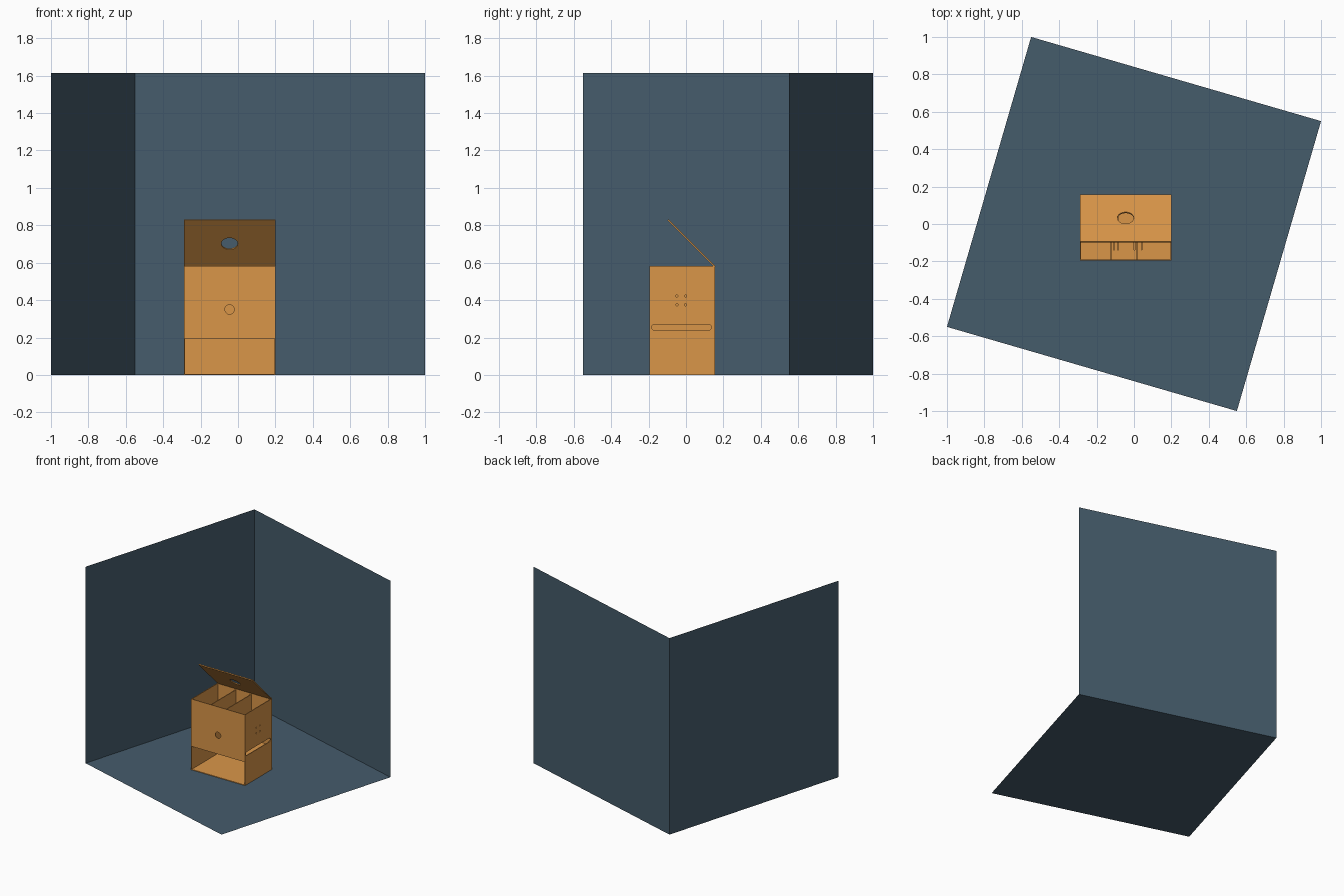
import bpy, bmesh, math
from mathutils import Matrix, Vector

if "Cube" in bpy.data.objects:
    bpy.data.objects.remove(bpy.data.objects["Cube"])


def material(name, rgb):
    m = bpy.data.materials.new(name)
    m.diffuse_color = (*rgb, 1)
    m.use_nodes = True
    m.node_tree.nodes["Principled BSDF"].inputs["Base Color"].default_value = m.diffuse_color
    return m


WOOD = material("orange wood", (0.70, 0.305, 0.066))
SLATE = material("slate blue", (0.060, 0.106, 0.148))


def make(name, bm, mat):
    me = bpy.data.meshes.new(name)
    bm.to_mesh(me)
    bm.free()
    me.materials.append(mat)
    ob = bpy.data.objects.new(name, me)
    bpy.context.collection.objects.link(ob)
    return ob


def box(name, lo, hi, mat=WOOD):
    lo, hi = Vector(lo), Vector(hi)
    bm = bmesh.new()
    bmesh.ops.create_cube(bm, size=1)
    bmesh.ops.scale(bm, vec=hi - lo, verts=bm.verts)
    bmesh.ops.translate(bm, vec=(lo + hi) / 2, verts=bm.verts)
    return make(name, bm, mat)


def peg(loc, r, axis, sides=32):
    # cylinder cutter along the given axis
    bm = bmesh.new()
    rot = {'X': Matrix.Rotation(math.pi / 2, 4, 'Y'),
           'Y': Matrix.Rotation(math.pi / 2, 4, 'X'), 'Z': Matrix()}[axis]
    bmesh.ops.create_cone(bm, cap_ends=True, segments=sides, radius1=r, radius2=r,
                          depth=0.05, matrix=Matrix.Translation(loc) @ rot)
    return make("cutter", bm, WOOD)


def cut(ob, cutters):
    # subtract the cutters, bake the result and drop the cutters
    for c in cutters:
        c.hide_render = True
        m = ob.modifiers.new("cut", 'BOOLEAN')
        m.operation, m.solver, m.object = 'DIFFERENCE', 'EXACT', c
    bpy.context.view_layer.update()
    me = bpy.data.meshes.new_from_object(
        ob.evaluated_get(bpy.context.evaluated_depsgraph_get()))
    ob.modifiers.clear()
    ob.data = me
    for c in cutters:
        bpy.data.objects.remove(c)


# room: floor and two walls as single sheets, turned on the grid
A, B, C, D = (-1, -0.55), (0.55, -1), (1, 0.55), (-0.55, 1)
H = 1.614


def sheet(name, pts):
    bm = bmesh.new()
    bm.faces.new([bm.verts.new(p) for p in pts])
    return make(name, bm, SLATE)


sheet("room_floor", [(*p, 0) for p in (A, B, C, D)])
sheet("back_wall", [(*D, 0), (*C, 0), (*C, H), (*D, H)])
sheet("left_wall", [(*A, 0), (*D, 0), (*D, H), (*A, H)])

# crate shell
X0, X1, Y0, Y1, Z1 = -0.29, 0.20, -0.195, 0.155, 0.583
T, SHELF = 0.006, 0.20
XC = (X0 + X1) / 2
box("crate_bottom", (X0, Y0, 0.001), (X1, Y1, T))
box("crate_left_side", (X0, Y0, T), (X0 + T, Y1, Z1))
box("crate_back", (X0 + T, Y1 - T, T), (X1 - T, Y1, Z1))

# right side with a rounded slot and four small holes
right = box("crate_right_side", (X1 - T, Y0, T), (X1, Y1, Z1))
bm = bmesh.new()
r, steps = 0.015, 8
ring = []
for yc, start in ((0.121, -90), (-0.169, 90)):
    for i in range(steps + 1):
        a = math.radians(start + 180 * i / steps)
        ring.append(bm.verts.new((X1 - 0.03, yc + r * math.cos(a), 0.255 + r * math.sin(a))))
f = bm.faces.new(ring)
ext = bmesh.ops.extrude_face_region(bm, geom=[f])
bmesh.ops.translate(bm, vec=(0.06, 0, 0),
                    verts=[v for v in ext["geom"] if isinstance(v, bmesh.types.BMVert)])
bmesh.ops.recalc_face_normals(bm, faces=bm.faces)
holes = [make("cutter", bm, WOOD)]
for y in (-0.049, -0.002):
    for z in (0.375, 0.422):
        holes.append(peg((X1, y, z), 0.006, 'X', 16))
cut(right, holes)

# front panel above the open lower bay
front = box("crate_front", (X0 + T, Y0, SHELF - T), (X1 - T, Y0 + T, Z1))
cut(front, [peg((XC, Y0, 0.35), 0.025, 'Y')])

# shelf with narrow divider slots
shelf = box("shelf", (X0 + T, Y0 + T, SHELF - T), (X1 - T, Y1 - T, SHELF))
cut(shelf, [box("cutter", (XC + d - 0.002, -0.14, SHELF - 0.02),
                (XC + d + 0.002, 0.10, SHELF + 0.02))
            for d in (-0.062, -0.041, 0.048, 0.086)])

# two dividers
for i, x in enumerate((-0.124, 0.016)):
    box(f"divider_{i + 1}", (x - 0.003, Y0 + T, SHELF), (x + 0.003, Y1 - T, Z1 - 0.01))

# raised lid, hinged on the back edge, with a finger hole
L = 0.354
lid = box("lid", (X0, -L, 0), (X1, 0, 0.008))
cut(lid, [peg((XC, -L / 2, 0), 0.044, 'Z')])
lid.data.transform(Matrix.Translation((0, Y1 - 0.003, Z1 - 0.007))
                   @ Matrix.Rotation(-math.pi / 4, 4, 'X'))
